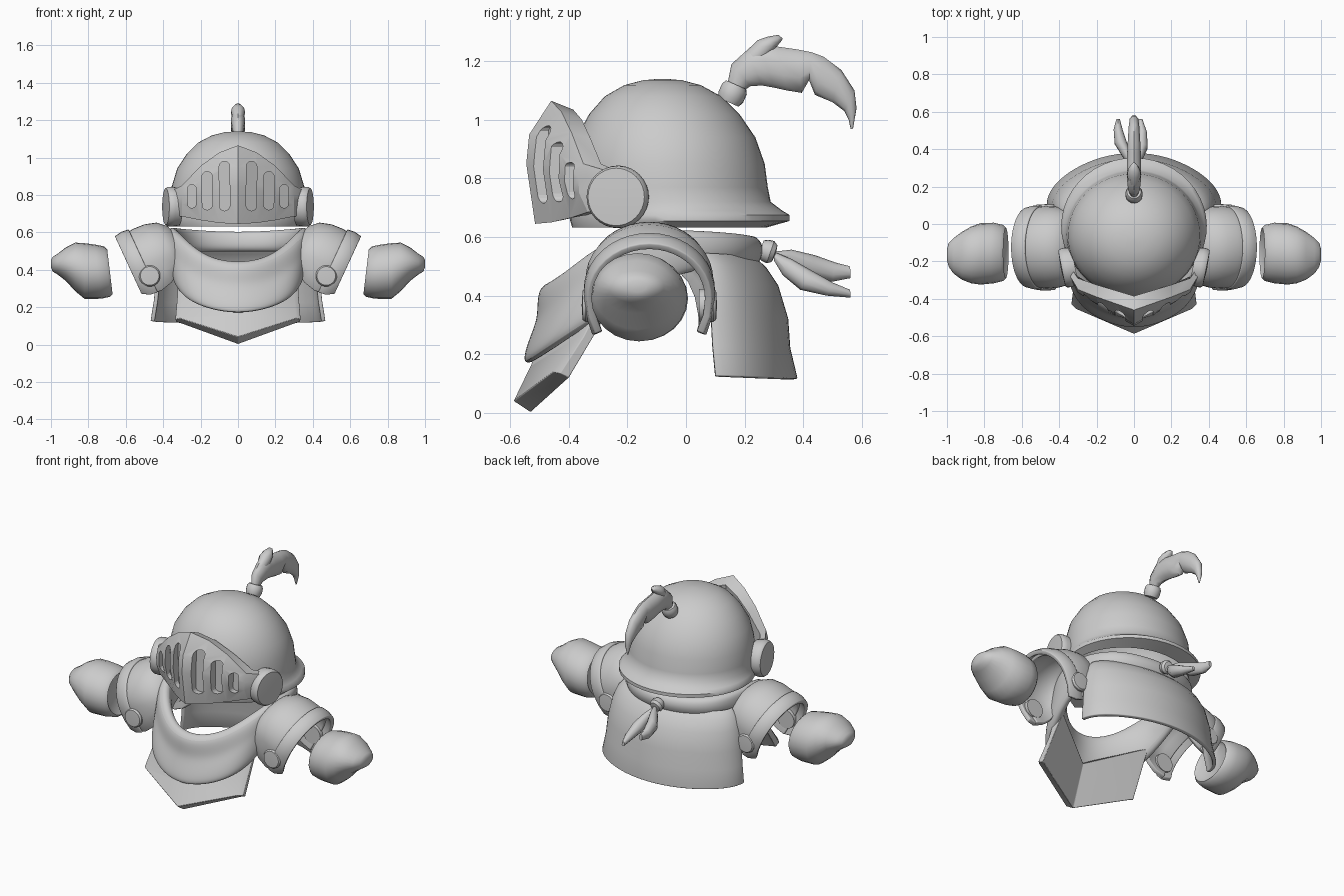
import bpy, bmesh, math
from mathutils import Vector

if "Cube" in bpy.data.objects:
    bpy.data.objects.remove(bpy.data.objects["Cube"])

steel = bpy.data.materials.new("plain grey")
steel.diffuse_color = (0.6, 0.6, 0.6, 1)
steel.use_nodes = True
steel.node_tree.nodes["Principled BSDF"].inputs["Base Color"].default_value = steel.diffuse_color


def loft(name, rings, ring_closed=True, path_closed=False, caps=True, sub=0, thick=0,
         bevel=0, mirror=False, angle=35):
    """Skin a list of equal-length point rings."""
    bm = bmesh.new()
    vs = [[bm.verts.new(p) for p in r] for r in rings]
    m, n = len(rings), len(rings[0])
    for i in range(m if path_closed else m - 1):
        for j in range(n if ring_closed else n - 1):
            a, b = vs[i], vs[(i + 1) % m]
            bm.faces.new((a[j], a[(j + 1) % n], b[(j + 1) % n], b[j]))
    if caps and ring_closed and not path_closed:
        bm.faces.new(vs[0])
        bm.faces.new(vs[-1])
    bmesh.ops.remove_doubles(bm, verts=bm.verts, dist=0.0005)
    bmesh.ops.recalc_face_normals(bm, faces=bm.faces)
    me = bpy.data.meshes.new(name)
    bm.to_mesh(me)
    bm.free()
    me.materials.append(steel)
    ob = bpy.data.objects.new(name, me)
    bpy.context.collection.objects.link(ob)
    if mirror:
        ob.modifiers.new("mirror", "MIRROR").use_mirror_merge = False
    if thick:
        s = ob.modifiers.new("thickness", "SOLIDIFY")
        s.thickness, s.offset = thick, 0
    if sub:
        s = ob.modifiers.new("smooth", "SUBSURF")
        s.levels = s.render_levels = sub
    if bevel:
        b = ob.modifiers.new("bevel", "BEVEL")
        b.width, b.segments = bevel, 2
    bpy.ops.object.select_all(action="DESELECT")
    bpy.context.view_layer.objects.active = ob
    ob.select_set(True)
    bpy.ops.object.shade_smooth_by_angle(angle=math.radians(angle))
    return ob


def both(rings):
    """Continue rings that start on the centre line to the other side."""
    return [[(-x, y, z) for x, y, z in r] for r in rings[:0:-1]] + rings


def disc(name, c, axis, prof, n=24, mirror=True):
    """Turned part: prof is a list of (offset along axis, radius)."""
    ax = Vector(axis).normalized()
    u = ax.orthogonal().normalized()
    w = ax.cross(u)
    T = [2 * math.pi * k / n for k in range(n)]
    rings = [[Vector(c) + ax * h + (u * math.cos(t) + w * math.sin(t)) * r for t in T] for h, r in prof]
    return loft(name, rings, mirror=mirror)


# helmet bowl with a brim that flares at the rear
rings = []
N = 48
for z, r, fl in [(1.14, 0.03, 0), (1.135, .2, 0), (1.118, .39, 0), (1.08, .59, 0), (1.02, .76, 0),
                 (.94, .905, 0), (.85, .98, 0), (.77, 1, 0), (.72, 1, .01), (.69, 1, .05), (.675, 1, .075),
                 (.655, 1, .075), (.632, .98, .0), (.66, .95, 0), (.78, .95, 0), (.93, .86, 0), (1.07, .53, 0), (1.11, .03, 0)]:
    ring = []
    cy = -.058 - .022 * min(1, max(0, (z - .8) / .3))
    for k in range(N):
        t = 2 * math.pi * k / N
        c, s = math.cos(t), math.sin(t)
        f = fl * max(0, 0.35 + 0.65 * s) if s > -.5 else 0
        ring.append(((.36 * r + f) * c, cy + (.337 * r + f) * s, z))
    rings.append(ring)
loft("helmet", rings, angle=50)

# visor: folded plate with a centre ridge
secs = []
for x, front, back in [
    (0, [(-.515, .645), (-.545, .85), (-.535, .95), (-.46, 1.065)], [(-.385, 1.035), (-.44, .66)]),
    (.10, [(-.46, .65), (-.488, .83), (-.48, .93), (-.425, 1.027)], [(-.355, 1.0), (-.40, .665)]),
    (.20, [(-.395, .665), (-.43, .80), (-.427, .88), (-.39, .955)], [(-.325, .935), (-.34, .675)]),
    (.30, [(-.335, .685), (-.365, .75), (-.367, .80), (-.35, .85)], [(-.29, .85), (-.28, .695)]),
    (.36, [(-.24, .69), (-.25, .74), (-.25, .79), (-.25, .82)], [(-.20, .81), (-.20, .695)]),
]:
    secs.append([(x, y, z) for y, z in front + back])
visor = loft("visor", both(secs), angle=25)

# rounded pockets along the visor
bm = bmesh.new()
for sx in (-1, 1):
    for x, z0, z1, r in [(.072, .715, .98, .029), (.165, .72, .925, .028), (.247, .73, .855, .023)]:
        prof = []
        for k in range(16):
            a = 2 * math.pi * k / 16
            prof.append((x + r * math.cos(a), (z1 - r if k < 8 else z0 + r) + r * math.sin(a)))
        outer = [bm.verts.new((sx * px, -.75, pz)) for px, pz in prof]
        inner = [bm.verts.new((sx * px, -.495 + .57 * px, pz)) for px, pz in prof]
        bm.faces.new(outer)
        bm.faces.new(inner)
        for k in range(16):
            j = (k + 1) % 16
            bm.faces.new((outer[k], outer[j], inner[j], inner[k]))
bmesh.ops.recalc_face_normals(bm, faces=bm.faces)
me = bpy.data.meshes.new("slot_cutter")
bm.to_mesh(me)
bm.free()
me.materials.append(steel)
cutter = bpy.data.objects.new("slot_cutter", me)
bpy.context.collection.objects.link(cutter)
cutter.hide_render = True
cutter.hide_set(True)
cut = visor.modifiers.new("slots", "BOOLEAN")
cut.object, cut.operation, cut.solver = cutter, "DIFFERENCE", "EXACT"
visor.modifiers.move(len(visor.modifiers) - 1, 0)

# visor hinges
disc("hinge", (.345, -.23, .737), (1, -.2, 0),
     [(-.03, .10), (.01, .107), (.032, .105), (.042, .098), (.047, 0)], 32)

# plume holder and curled feather
disc("plume_holder", (0, .145, 1.06), (0, .45, 1),
     [(0, 0), (0, .038), (.02, .046), (.05, .046), (.065, .038), (.065, 0)], 16, False)


def blade(name, secs, n=10, sub=0):
    """Flat leaf: sections of upper y,z, lower y,z, half width and x centre."""
    rings = []
    for (a, b, c, d, w, *x) in secs:
        ring = []
        for k in range(n):
            t = 2 * math.pi * k / n
            s = (1 + math.cos(t)) / 2
            ring.append(((x[0] if x else 0) + w * math.sin(t), c + (a - c) * s, d + (b - d) * s))
        rings.append(ring)
    return loft(name, rings, sub=sub, angle=50)


blade("plume", [(.14, 1.115, .19, 1.095, .022), (.155, 1.19, .22, 1.115, .032), (.205, 1.235, .26, 1.117, .038),
                (.25, 1.262, .30, 1.11, .04), (.31, 1.25, .345, 1.10, .04), (.38, 1.24, .395, 1.092, .038),
                (.43, 1.23, .42, 1.135, .036), (.47, 1.215, .44, 1.085, .034), (.53, 1.17, .50, 1.06, .03),
                (.575, 1.10, .54, 1.03, .024), (.582, 1.04, .555, 1.0, .016), (.57, .97, .562, .968, .003)])
blade("plume_barb", [(.19, 1.22, .25, 1.16, .025), (.245, 1.272, .28, 1.21, .038), (.28, 1.284, .30, 1.235, .034),
                     (.315, 1.29, .31, 1.25, .02), (.33, 1.278, .328, 1.272, .004)])

# scarf: closed loop of cross-sections from the front drape to the nape
S = [
    [(0, -.45, .36), (0, -.455, .445), (0, -.54, .42), (0, -.53, .32), (0, -.55, .26), (0, -.60, .125), (0, -.49, .19)],
    [(.17, -.37, .38), (.18, -.39, .485), (.22, -.45, .46), (.22, -.45, .35), (.23, -.48, .30), (.235, -.52, .18), (.20, -.41, .23)],
    [(.31, -.21, .5), (.32, -.22, .635), (.39, -.25, .625), (.37, -.31, .5), (.365, -.34, .42), (.36, -.37, .275), (.31, -.28, .33)],
    [(.31, -.02, .56), (.33, -.02, .63), (.385, -.02, .625), (.395, -.02, .59), (.395, -.02, .55), (.38, -.02, .49), (.33, -.02, .5)],
    [(.22, .15, .55), (.24, .17, .62), (.28, .2, .61), (.295, .21, .58), (.295, .21, .54), (.27, .19, .49), (.23, .16, .5)],
    [(0, .2, .54), (0, .22, .605), (0, .27, .595), (0, .29, .56), (0, .285, .53), (0, .26, .49), (0, .21, .5)],
]
loop = S + [[(-x, y, z) for x, y, z in r] for r in S[-2:0:-1]]
loft("scarf", loop, path_closed=True, sub=3, angle=60)

# scarf knot and two tails
disc("knot", (0, .255, .56), (0, 1, -.35),
     [(0, 0), (0, .03), (.015, .038), (.035, .04), (.05, .03), (.055, 0)], 16, False)
blade("tail_upper", [(.30, .55, .30, .52, .012), (.36, .557, .34, .50, .025, -.03), (.44, .538, .42, .46, .035, -.07),
                     (.51, .513, .50, .448, .025, -.085), (.56, .50, .562, .46, .01, -.085)])
blade("tail_lower", [(.30, .55, .30, .52, .012), (.36, .525, .33, .47, .025, .02), (.43, .485, .39, .42, .035, .04),
                     (.50, .445, .48, .40, .025, .045), (.56, .42, .562, .393, .01, .035)])

# chest plate with a pointed hem
P = [[(0, -.49, .27), (0, -.53, .16), (0, -.588, .04), (0, -.53, .002), (0, -.44, .25)],
     [(.30, -.31, .38), (.30, -.37, .26), (.31, -.455, .14), (.31, -.405, .115), (.29, -.26, .37)],
     [(.325, -.29, .38), (.325, -.35, .26), (.335, -.43, .135), (.33, -.40, .12), (.31, -.25, .37)]]
loft("chest_plate", both(P), bevel=.003, angle=30)

# back cape
rings = []
for z, a, b, y0 in [(.54, .35, .16, .06), (.50, .385, .195, .07), (.44, .41, .23, .075), (.33, .43, .253, .085),
                    (.23, .44, .255, .09), (.125, .457, .27, .10)]:
    ring = []
    for k in range(33):
        t = math.pi * k / 32
        c, s = math.cos(t), math.sin(t)
        q = 1 - .03 * math.sin(2 * t) ** 2
        ring.append((a * c * q, y0 + b * s * q, z - .01 * s))
    rings.append(ring)
loft("cape", rings, ring_closed=False, thick=.022, bevel=.004)


# shoulder guards: tilted arches open below
def arch(name, prof, thick):
    rings = []
    for e, ry, rz, leg in prof:
        pts = [(-ry * .86, -leg), (-ry * .97, -leg * .5)]
        pts += [(-ry * math.cos(math.pi * k / 20), rz * math.sin(math.pi * k / 20)) for k in range(21)]
        pts += [(ry * .97, -leg * .5), (ry * .86, -leg)]
        rings.append([(.5 + .906 * e + .423 * h, -.125 + y, .42 - .423 * e + .906 * h) for y, h in pts])
    return loft(name, rings, ring_closed=False, thick=thick, bevel=.005, mirror=True, angle=40)


arch("shoulder_guard", [(-.21, .12, .09, .03), (-.19, .16, .135, .06), (-.15, .19, .172, .10), (-.09, .205, .19, .14),
                        (-.03, .208, .193, .155), (.03, .2, .188, .15)], .025)
arch("shoulder_band", [(-.005, .211, .20, .155), (.035, .211, .205, .15), (.075, .201, .198, .125)], .026)
for y, s, label in ((-.325, -1, "front_rivet"), (.075, 1, "rear_rivet")):
    disc(label, (.472, y, .367), (0, s, 0), [(-.03, 0), (-.03, .056), (.018, .057), (.028, .05), (.031, 0)], 20)

# gloves
rings = []
for x, zc, rz, yc, ry in [(.71, .395, .02, -.155, .02), (.705, .395, .10, -.155, .11), (.685, .39, .12, -.155, .135),
                          (.70, .39, .135, -.155, .15), (.75, .39, .145, -.155, .162), (.82, .393, .149, -.16, .164),
                          (.87, .415, .13, -.165, .152), (.92, .43, .09, -.17, .128), (.965, .43, .055, -.17, .095),
                          (.99, .43, .04, -.165, .065), (1.0, .432, .02, -.165, .03)]:
    T = [2 * math.pi * k / 24 for k in range(24)]
    shear = .12 if x < .8 else 0
    rings.append([(x + shear * rz * math.sin(t), yc + ry * math.cos(t), zc + rz * math.sin(t)) for t in T])
loft("glove", rings, mirror=True, angle=50)
